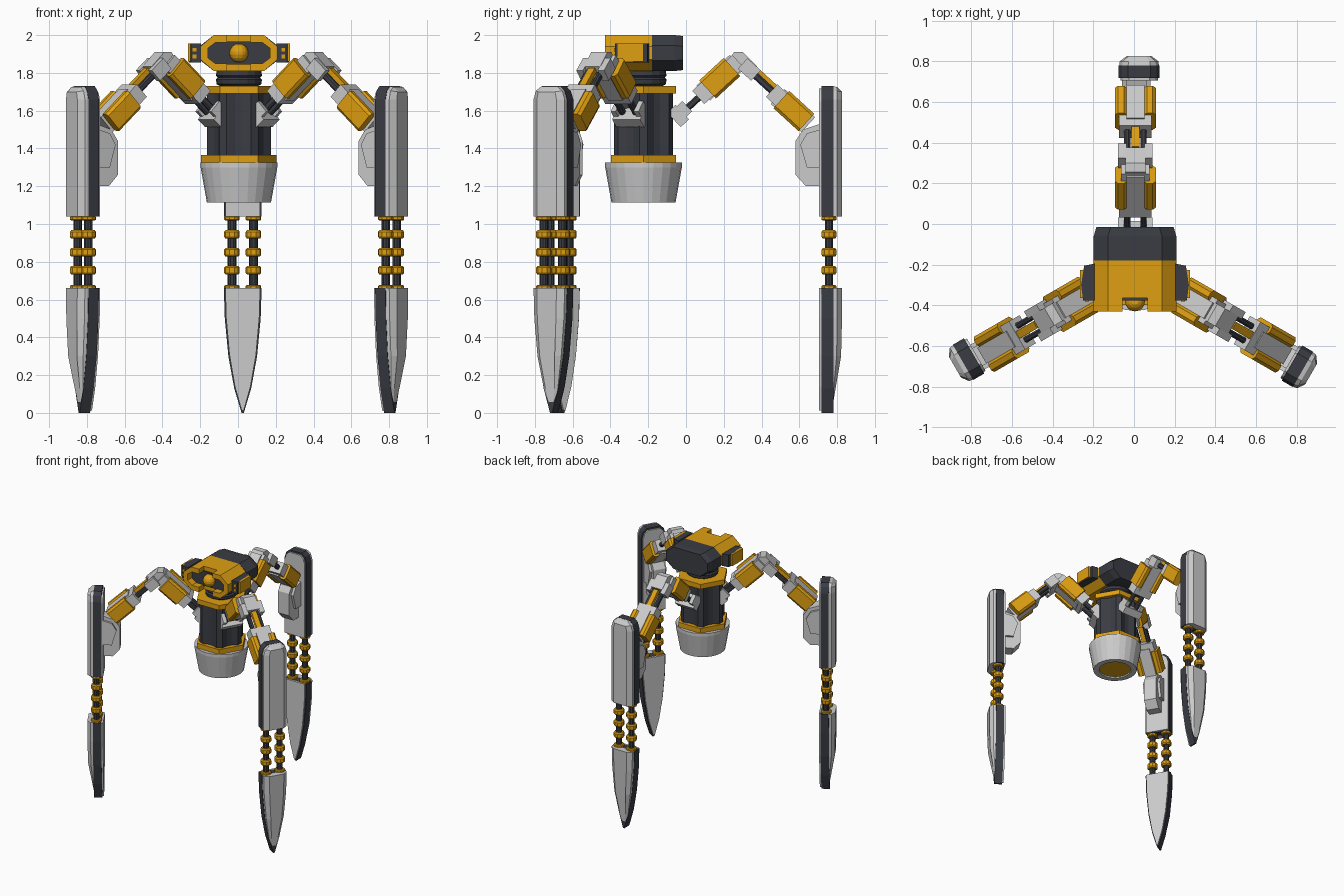
import bpy, bmesh, math
from mathutils import Matrix, Vector

if "Cube" in bpy.data.objects:
    bpy.data.objects.remove(bpy.data.objects["Cube"])

def material(name, color):
    m = bpy.data.materials.new(name)
    m.diffuse_color = color
    m.use_nodes = True
    m.node_tree.nodes["Principled BSDF"].inputs["Base Color"].default_value = m.diffuse_color
    return m

ORANGE = material("orange", (0.74, 0.35, 0.006, 1))
DARK = material("dark", (0.042, 0.046, 0.057, 1))
I = Matrix.Identity(4)
BODY = Matrix.Translation((0.005, -0.225, 0))

def loft(name, loops, mat=None, M=I):
    """Join successive vertex loops with quads and cap both ends."""
    bm = bmesh.new()
    rings = [[bm.verts.new(M @ Vector(p)) for p in loop] for loop in loops]
    n = len(rings[0])
    for a, b in zip(rings, rings[1:]):
        for i in range(n):
            bm.faces.new((a[i], a[(i + 1) % n], b[(i + 1) % n], b[i]))
    bm.faces.new(rings[0])
    bm.faces.new(rings[-1][::-1])
    bmesh.ops.recalc_face_normals(bm, faces=bm.faces)
    me = bpy.data.meshes.new(name)
    bm.to_mesh(me)
    bm.free()
    if mat:
        me.materials.append(mat)
    ob = bpy.data.objects.new(name, me)
    bpy.context.collection.objects.link(ob)
    return ob

def slab(name, outline, y0, y1, mat=None, M=I):
    """Outline in x,z extruded along y."""
    return loft(name, [[(x, y, z) for x, z in outline] for y in (y0, y1)], mat, M)

def side_slab(name, outline, x0, x1, mat=None, M=I):
    """Outline in y,z extruded along x."""
    return loft(name, [[(x, y, z) for y, z in outline] for x in (x0, x1)], mat, M)

def box(name, x, y, z, mat=None, M=I, c=0.0):
    """Box from ranges, long edges along y chamfered by c."""
    (a, b), (d, e) = x, z
    pts = [(a, d), (b, d), (b, e), (a, e)] if not c else [
        (a + c, d), (b - c, d), (b, d + c), (b, e - c), (b - c, e), (a + c, e), (a, e - c), (a, d + c)]
    return slab(name, pts, y[0], y[1], mat, M)

def lathe(name, profile, n, mat=None, M=BODY):
    """Stacked rings from (radius, z) pairs."""
    return loft(name, [[(r * math.cos(2 * math.pi * i / n), r * math.sin(2 * math.pi * i / n), z)
                        for i in range(n)] for r, z in profile], mat, M)

# ---------- torso ----------
lathe("lower_bowl", [(0.203, 1.325), (0.203, 1.3), (0.17, 1.115), (0.125, 1.115), (0.115, 1.17)], 24)
lathe("nozzle_ring", [(0.125, 1.125), (0.118, 1.165), (0.075, 1.18), (0.085, 1.125)], 24, ORANGE)
lathe("nozzle_core", [(0.08, 1.16), (0.08, 1.175)], 24, DARK)
for nm, z in (("lower_collar", 1.325), ("upper_collar", 1.69)):
    lathe(nm, [(0.2, z), (0.2, z + 0.04)], 6, ORANGE)
ribs = [(0.17 if i % 4 < 2 else 0.142, math.radians(15 * i - 7.5)) for i in range(24)]
loft("ribbed_column", [[(r * math.cos(a), r * math.sin(a), z) for r, a in ribs]
                       for z in (1.365, 1.69)], DARK, BODY)
lathe("neck", [(0.1, 1.73), (0.118, 1.74), (0.122, 1.765), (0.112, 1.775), (0.122, 1.785),
               (0.118, 1.81), (0.1, 1.82)], 16, DARK)

# ---------- head ----------
HM = Matrix.Translation((0.005, 0, 1.905))

def octo(w, h, cx, cz):
    return [(-w, -h + cz), (-w + cx, -h), (w - cx, -h), (w, -h + cz),
            (w, h - cz), (w - cx, h), (-w + cx, h), (-w, h - cz)]

slab("head_shell", octo(0.203, 0.095, 0.07, 0.06), -0.365, -0.18, ORANGE, HM)
loft("head_rear", [[(x, y, z) for x, z in octo(w, h, 0.07, 0.055)]
                   for w, h, y in ((0.203, 0.095, -0.18), (0.203, 0.095, -0.06), (0.19, 0.09, -0.015))], DARK, HM)
slab("face_plate", octo(0.17, 0.06, 0.045, 0.035), -0.375, -0.36, DARK, HM)
for s, side in ((-1, "left"), (1, "right")):
    # bracket-shaped visor half around the face
    slab(side + "_visor", [(s * x, z) for x, z in (
        (0.062, 0.095), (0.133, 0.095), (0.203, 0.035), (0.203, -0.035), (0.133, -0.095), (0.062, -0.095),
        (0.062, -0.055), (0.125, -0.055), (0.165, -0.025), (0.165, 0.025), (0.125, 0.055), (0.062, 0.055))],
        -0.43, -0.365, ORANGE, HM)
    ear = [(0.2, -0.375), (0.255, -0.375), (0.265, -0.3), (0.25, -0.205), (0.2, -0.195)]
    loft(side + "_ear", [[(s * x, y, z) for x, y in ear] for z in (-0.05, 0.05)], DARK, HM)
    box(side + "_ear_plate", sorted((s * 0.25, s * 0.27)), (-0.365, -0.225), (-0.045, 0.05), ORANGE, HM)
    for k, z in enumerate((-0.018, 0.018)):
        box(f"{side}_ear_light_{k}", (s * 0.235 - 0.01, s * 0.235 + 0.01), (-0.382, -0.37),
            (z - 0.01, z + 0.01), ORANGE, HM)
eye = [(0.05 * math.sin(math.pi * k / 9), -0.05 * math.cos(math.pi * k / 9)) for k in range(1, 9)]
lathe("eye", eye, 16, ORANGE, HM @ Matrix.Translation((0, -0.38, 0)))

# ---------- legs ----------
def frame(y0, z0, y1, z1):
    """Arm frame: x sideways, y along the arm, z outward from it. Returns matrix."""
    a = math.atan2(z1 - z0, y1 - y0)
    return Matrix.Translation((0.005, y0, z0)) @ Matrix.Rotation(a, 4, 'X')

shin_half = [(0.1, 1.04), (0.1, 1.66), (0.085, 1.705), (0.055, 1.73)]
foot_half = [(0.1, 0.66), (0.095, 0.5), (0.076, 0.3), (0.045, 0.13), (0.006, 0.0)]

def both(half):
    return half + [(-x, z) for x, z in reversed(half)]

def build_leg(leg, angle, shift):
    L = (Matrix.Translation((0.005, -0.215, 0)) @ Matrix.Rotation(angle, 4, 'Z')
         @ Matrix.Translation((-0.003, 0.215 + shift, 0)))
    A = L @ frame(-0.04, 1.57, 0.28, 1.865)
    B = L @ frame(0.28, 1.865, 0.64, 1.535)
    # hip bracket with two tabs
    box(leg + "_hip_plate", (-0.085, 0.085), (-0.03, 0.03), (-0.05, 0.055), None, A)
    for s in (-1, 1):
        sd = "left" if s < 0 else "right"
        rng = lambda a, b: tuple(sorted((s * a, s * b)))
        box(f"{leg}_hip_tab_{sd}", rng(0.055, 0.085), (0.0, 0.07), (-0.03, 0.045), None, A)
        # pistons and orange cheek covers of both arm segments
        box(f"{leg}_upper_rod_{sd}", rng(0.025, 0.055), (0, 0.2), (-0.018, 0.018), DARK, A, 0.008)
        box(f"{leg}_lower_rod_{sd}", rng(0.025, 0.055), (0.05, 0.3), (-0.018, 0.018), DARK, B, 0.008)
        box(f"{leg}_upper_cover_{sd}", rng(0.042, 0.1), (0.21, 0.385), (-0.065, 0.065), ORANGE, A, 0.015)
        box(f"{leg}_lower_cover_{sd}", rng(0.042, 0.1), (0.305, 0.485), (-0.062, 0.062), ORANGE, B, 0.015)
        box(f"{leg}_elbow_cheek_{sd}", rng(0.045, 0.085), (0.025, 0.12), (-0.035, 0.04), None, B)
    box(leg + "_upper_clevis", (-0.08, 0.08), (0.145, 0.215), (-0.045, 0.05), None, A)
    box(leg + "_upper_core", (-0.045, 0.045), (0.18, 0.42), (-0.052, 0.055), None, A)
    box(leg + "_upper_joint", (-0.07, 0.07), (0.38, 0.43), (-0.045, 0.045), None, A)
    side_slab(leg + "_elbow", [(0.2, 1.83), (0.255, 1.91), (0.3, 1.91), (0.375, 1.835),
                               (0.335, 1.775), (0.275, 1.82)], -0.045, 0.055, None, L)
    box(leg + "_link_bar", (-0.02, 0.02), (0.1, 0.25), (0.01, 0.04), ORANGE, B)
    box(leg + "_lower_clevis", (-0.08, 0.08), (0.235, 0.31), (-0.045, 0.045), None, B)
    box(leg + "_lower_core", (-0.045, 0.045), (0.28, 0.5), (-0.055, 0.052), None, B)
    # knee block on the inside of the shin
    side_slab(leg + "_knee", [(0.58, 1.44), (0.62, 1.5), (0.71, 1.53), (0.71, 1.2), (0.635, 1.2),
                              (0.58, 1.26)], -0.04, 0.06, None, L)
    side_slab(leg + "_knee_collar", [(0.605, 1.42), (0.64, 1.48), (0.71, 1.5), (0.71, 1.3),
                                     (0.64, 1.3)], -0.06, 0.08, None, L)
    # shin and foot: dark core between an inner plate and a faceted outer shell
    S = L @ Matrix.Translation((0.023, 0, 0))
    for nm, half in (("shin", shin_half), ("foot", foot_half)):
        out = both(half)
        zm = 1.04 if nm == "shin" else 0.66
        slab(f"{leg}_{nm}_core", out, 0.717, 0.78, DARK, S)
        slab(f"{leg}_{nm}_inner_plate", [(x * 0.92, zm + (z - zm) * 0.98) for x, z in out],
             0.705, 0.72, None, S)
        def shell(fx, depth, top):
            return [(x * fx, 0.77 + depth * (min(1, z / 0.33) if nm == "foot" else 1),
                     min(z, top)) for x, z in out]
        loft(f"{leg}_{nm}_outer_shell", [shell(0.98, 0.005, 2), shell(0.95, 0.03, 1.725),
                                         shell(0.6, 0.056, 1.70)], None, S)
    # twin ankle pistons with rings
    for s, sd in ((-1, "left"), (1, "right")):
        P = S @ Matrix.Translation((s * 0.057, 0.757, 0))
        lathe(f"{leg}_ankle_rod_{sd}", [(0.023, 0.65), (0.023, 1.05)], 10, DARK, P)
        for k, (z, h) in enumerate(((0.665, 0.012), (0.755, 0.023), (0.85, 0.023), (0.945, 0.023), (1.03, 0.012))):
            lathe(f"{leg}_ankle_ring_{sd}_{k}", [(0.034, z - h), (0.041, z - h * 0.6),
                                                 (0.041, z + h * 0.6), (0.034, z + h)], 10, ORANGE, P)

build_leg("back_leg", 0, 0)
build_leg("left_leg", math.radians(120), -0.03)
build_leg("right_leg", math.radians(-120), -0.03)
